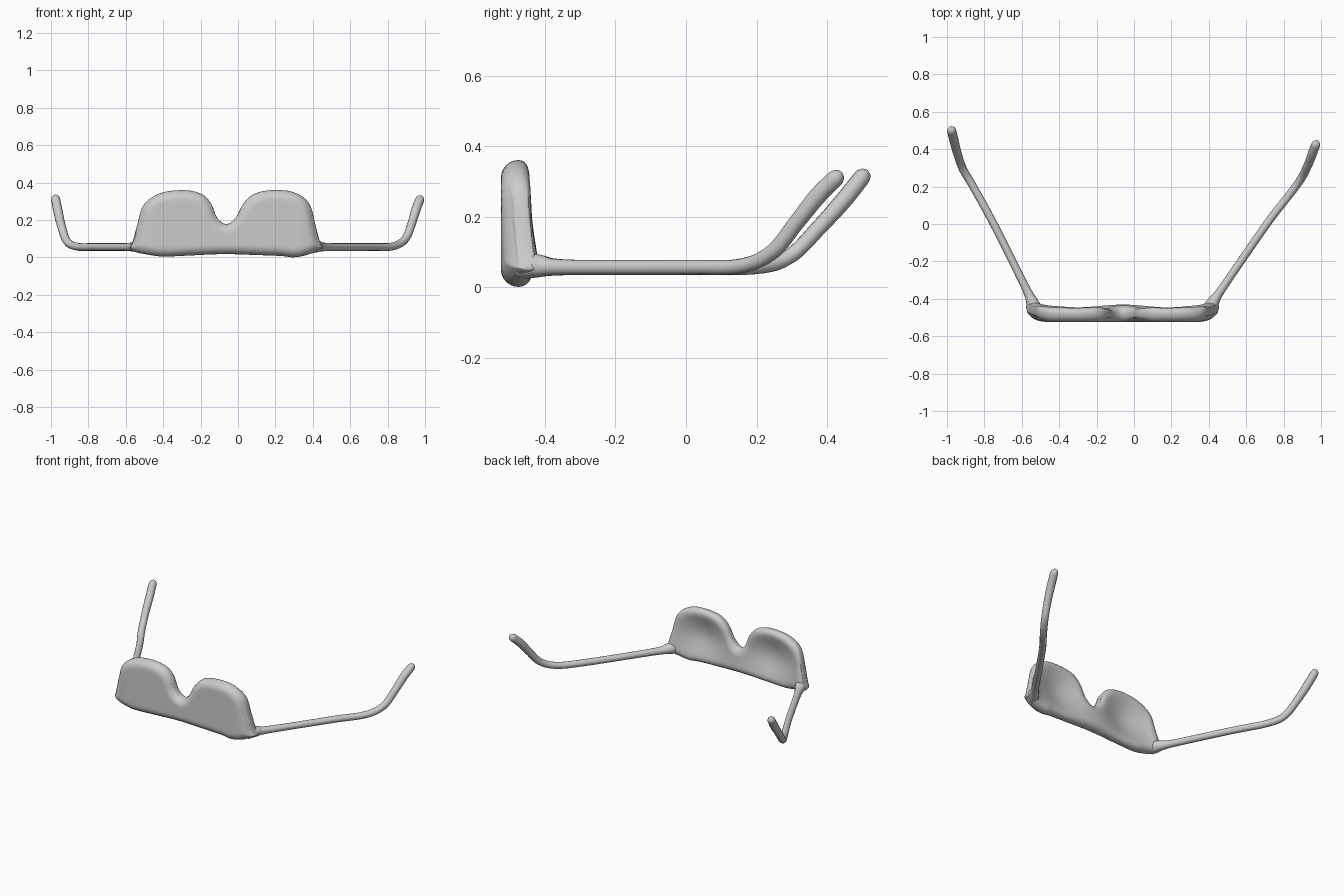
import bpy, bmesh, math
from mathutils import Vector

cube = bpy.data.objects.get("Cube")
if cube:
    bpy.data.objects.remove(cube, do_unlink=True)

grey = bpy.data.materials.new("plain grey")
grey.use_nodes = True
grey.diffuse_color = (0.6, 0.6, 0.6, 1)
bsdf = next(n for n in grey.node_tree.nodes if n.type == 'BSDF_PRINCIPLED')
bsdf.inputs["Base Color"].default_value = (0.6, 0.6, 0.6, 1)


def smooth_path(points, count):
    """Catmull-Rom curve through the points, resampled to even spacing."""
    p = [Vector(q) for q in points]
    p = [2 * p[0] - p[1]] + p + [2 * p[-1] - p[-2]]
    fine = []
    for a, b, c, d in zip(p, p[1:], p[2:], p[3:]):
        for k in range(24):
            t = k / 24
            fine.append(0.5 * (2 * b + (c - a) * t + (2 * a - 5 * b + 4 * c - d) * t * t
                               + (3 * b - a - 3 * c + d) * t ** 3))
    fine.append(p[-2])
    dist = [0.0]
    for a, b in zip(fine, fine[1:]):
        dist.append(dist[-1] + (b - a).length)
    out, j = [], 0
    for i in range(count + 1):
        s = dist[-1] * i / count
        while j < len(fine) - 2 and dist[j + 1] < s:
            j += 1
        f = (s - dist[j]) / max(dist[j + 1] - dist[j], 1e-9)
        out.append(fine[j].lerp(fine[j + 1], min(f, 1)))
    return out


# Lens front: rounded slab between an upper and a lower outline (x, z)
TOP = [(-0.577, 0.05), (-0.56, 0.095), (-0.54, 0.17), (-0.505, 0.28), (-0.42, 0.342),
       (-0.3, 0.36), (-0.2, 0.342), (-0.145, 0.29), (-0.11, 0.21), (-0.062, 0.178),
       (-0.015, 0.21), (0.03, 0.29), (0.09, 0.342), (0.19, 0.36), (0.3, 0.348),
       (0.38, 0.29), (0.415, 0.17), (0.435, 0.095), (0.455, 0.05)]
BOTTOM = [(-0.577, 0.05), (-0.55, 0.03), (-0.48, 0.015), (-0.4, 0.005), (-0.27, 0.01),
          (-0.08, 0.018), (0.1, 0.013), (0.23, 0.008), (0.3, 0.001), (0.38, 0.017),
          (0.455, 0.05)]
COLS, ROWS = 110, 28
HALF, ROUND = 0.05, 0.05
top, bottom = smooth_path(TOP, COLS), smooth_path(BOTTOM, COLS)
outline = top + bottom


def slab_y(q, side):
    """Depth of the slab surface: rounded rim, swept ends, hollowed lens backs."""
    d = min((q - o).length for o in outline)
    u = 1 - min(d / ROUND, 1)
    half = HALF * math.sqrt(max(0, 1 - u * u))
    sweep = 0.03 * (max(0, abs(q.x + 0.061) - 0.38) / 0.135) ** 2
    y = -0.475 + sweep + side * half
    if side > 0:
        hollow = sum(math.exp(-((q.x - cx) / 0.12) ** 2 / 2 - ((q.y - 0.19) / 0.10) ** 2 / 2)
                     for cx in (-0.31, 0.19))
        y -= 0.055 * hollow * half / HALF
    return y


bm = bmesh.new()
for side in (-1, 1):
    grid = []
    for a, b in zip(bottom, top):
        col = []
        for r in range(ROWS + 1):
            q = a.lerp(b, 0.5 - 0.5 * math.cos(math.pi * r / ROWS))
            col.append(bm.verts.new((q.x, slab_y(q, side), q.y)))
        grid.append(col)
    for c0, c1 in zip(grid, grid[1:]):
        for r in range(ROWS):
            bm.faces.new((c0[r], c1[r], c1[r + 1], c0[r + 1]))
bmesh.ops.remove_doubles(bm, verts=bm.verts, dist=0.0002)
bmesh.ops.recalc_face_normals(bm, faces=bm.faces)
mesh = bpy.data.meshes.new("lens_front")
bm.to_mesh(mesh)
bm.free()
mesh.materials.append(grey)
mesh.polygons.foreach_set("use_smooth", [True] * len(mesh.polygons))
bpy.context.collection.objects.link(bpy.data.objects.new("lens_front", mesh))


def temple_arm(name, points):
    """Round bar along (x, y, z, radius) points with a rounded tip."""
    path = smooth_path(points, 200)
    curve = bpy.data.curves.new(name, 'CURVE')
    curve.dimensions = '3D'
    curve.bevel_depth = 1.0
    curve.bevel_resolution = 4
    curve.use_fill_caps = True
    spline = curve.splines.new('POLY')
    spline.points.add(len(path) - 1)
    tip = path[-1].xyz
    for sp, q in zip(spline.points, path):
        u = 1 - min((q.xyz - tip).length / 0.03, 1)
        sp.co = (*q.xyz, 1)
        sp.radius = q.w * max(0.05, math.sqrt(1 - u * u))
    curve.materials.append(grey)
    ob = bpy.data.objects.new(name, curve)
    bpy.context.collection.objects.link(ob)
    bpy.ops.object.select_all(action='DESELECT')
    ob.select_set(True)
    bpy.context.view_layer.objects.active = ob
    bpy.ops.object.convert(target='MESH')
    bpy.ops.object.shade_smooth()


# Arms: flared at the hinge, straight bar, upturned ear tip
temple_arm("right_arm", [(-0.525, -0.465, 0.062, 0.04), (-0.545, -0.415, 0.06, 0.032),
                         (-0.585, -0.33, 0.056, 0.022), (-0.75, 0.0, 0.056, 0.021),
                         (-0.86, 0.2, 0.058, 0.021), (-0.915, 0.295, 0.088, 0.022),
                         (-0.945, 0.38, 0.172, 0.023), (-0.963, 0.45, 0.25, 0.025),
                         (-0.979, 0.515, 0.332, 0.024)])
temple_arm("left_arm", [(0.395, -0.465, 0.062, 0.04), (0.425, -0.415, 0.06, 0.032),
                        (0.475, -0.34, 0.056, 0.022), (0.71, 0.0, 0.056, 0.021),
                        (0.83, 0.155, 0.06, 0.021), (0.895, 0.245, 0.1, 0.022),
                        (0.93, 0.315, 0.185, 0.023), (0.953, 0.375, 0.26, 0.025),
                        (0.979, 0.442, 0.326, 0.024)])
